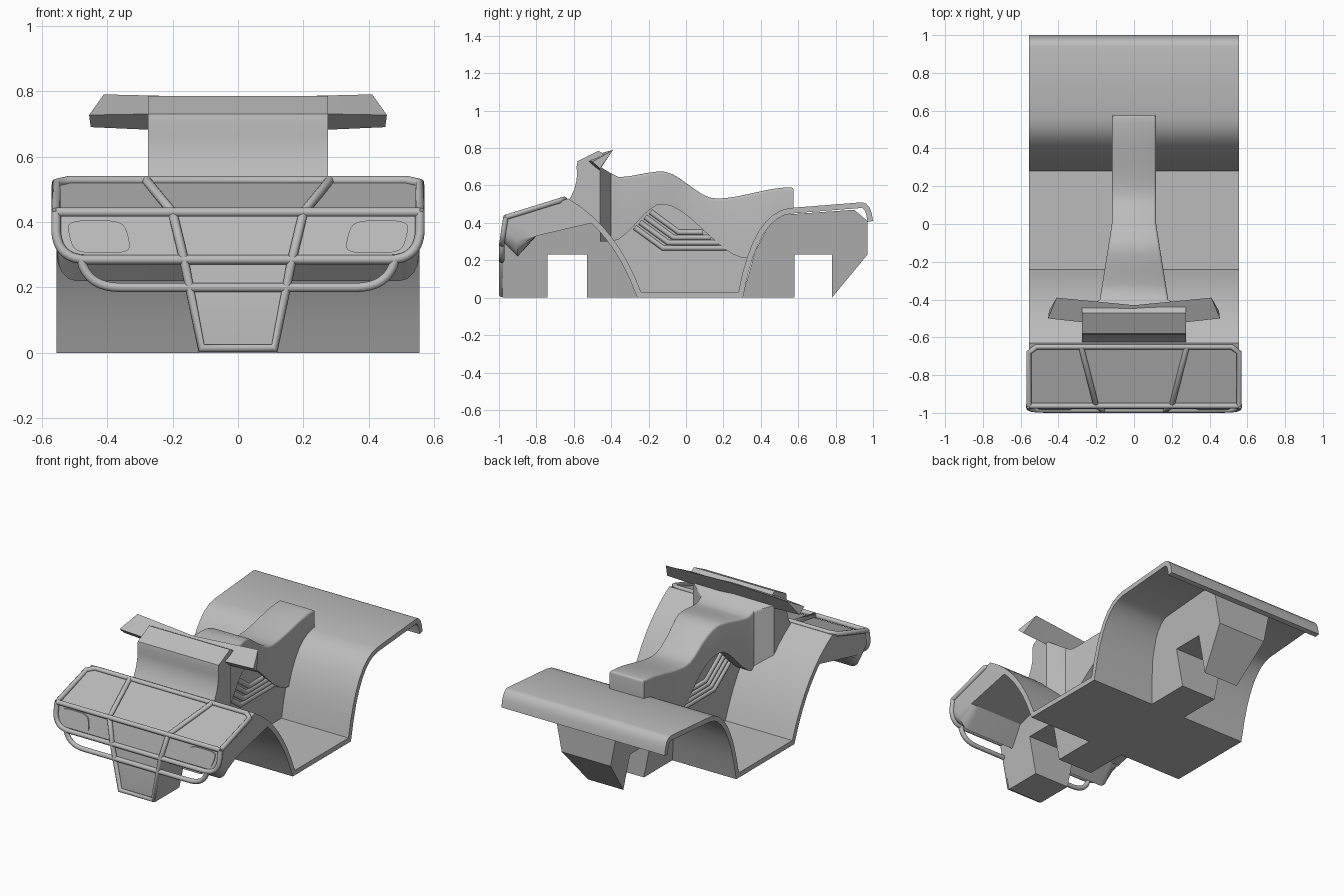
import bpy, bmesh, math
from mathutils import Vector

cube = bpy.data.objects.get("Cube")
if cube:
    bpy.data.objects.remove(cube)

grey = bpy.data.materials.new("body grey")
grey.use_nodes = True
colour = (.5, .5, .5, 1)
grey.diffuse_color = colour
grey.node_tree.nodes["Principled BSDF"].inputs["Base Color"].default_value = colour

BODY_HALF = .555
NOSE = -.98
SHEET = .03


def add_object(name, data):
    data.materials.append(grey)
    obj = bpy.data.objects.new(name, data)
    bpy.context.collection.objects.link(obj)


def loft(name, sections, edge_rule=None, width=0, angle=32):
    """Join equal-sized loops into a closed solid, optionally rounding chosen edges."""
    bm = bmesh.new()
    rings = [[bm.verts.new(point) for point in section] for section in sections]
    for ring, following in zip(rings, rings[1:]):
        for i in range(len(ring)):
            bm.faces.new((ring[i - 1], ring[i], following[i], following[i - 1]))
    bm.faces.new(rings[0])
    bm.faces.new(rings[-1])
    bmesh.ops.recalc_face_normals(bm, faces=bm.faces[:])
    if edge_rule:
        chosen = [edge for edge in bm.edges if edge_rule(*edge.verts)]
        bmesh.ops.bevel(bm, geom=chosen, offset=width, segments=4, profile=.5,
                        affect='EDGES', clamp_overlap=True)
    large = [face for face in bm.faces if len(face.verts) > 4]
    bmesh.ops.triangulate(bm, faces=large)
    mesh = bpy.data.meshes.new(name)
    bm.to_mesh(mesh)
    bm.free()
    mesh.shade_smooth()
    mesh.set_sharp_from_angle(angle=math.radians(angle))
    add_object(name, mesh)


def prism(name, profile, half_width, **options):
    """Spread a side profile of (y, z) across x; half_width depends on z."""
    sections = [[(side * half_width(z), y, z) for y, z in profile] for side in (-1, 1)]
    loft(name, sections, **options)


def arc(start, control, end, steps=8):
    """Points along a quadratic curve."""
    a, b, c = Vector(start), Vector(control), Vector(end)
    return [tuple(a.lerp(b, i / steps).lerp(b.lerp(c, i / steps), i / steps))
            for i in range(steps + 1)]


def thicken(path, thickness):
    """Close an open side profile by offsetting it downward with mitred corners."""
    points = [Vector(point) for point in path]
    directions = [(b - a).normalized() for a, b in zip(points, points[1:])]
    offset = []
    for i, point in enumerate(points):
        before = directions[max(i - 1, 0)]
        after = directions[min(i, len(directions) - 1)]
        total = before + after
        normal = Vector((total.y, -total.x))
        offset.append(tuple(point + normal * thickness / (1 + before.dot(after))))
    return path + offset[::-1]


def ease(keys, y):
    """Smooth blend between (y, value) keys."""
    for (y_a, a), (y_b, b) in zip(keys, keys[1:]):
        if y <= y_b:
            t = min(max((y - y_a) / (y_b - y_a), 0), 1)
            return a + (b - a) * t * t * (3 - 2 * t)
    return keys[-1][1]


def tubes(name, paths, radius):
    curve = bpy.data.curves.new(name, 'CURVE')
    curve.dimensions = '3D'
    curve.bevel_depth = radius
    curve.bevel_resolution = 3
    curve.use_fill_caps = True
    for path in paths:
        spline = curve.splines.new('POLY')
        spline.points.add(len(path) - 1)
        for point, position in zip(spline.points, path):
            point.co = (*position, 1)
        spline.use_smooth = True
    add_object(name, curve)


def flip(path):
    return [(-x, y, z) for x, y, z in path]


# Front fender, floor and rear fender: one bent sheet
front_arch = arc((-.63, .53), (-.37, .38), (-.24, SHEET))
rear_arch = arc((.28, SHEET), (.36, .46), (.56, .48))
rear_lip = arc((.94, .51), (.99, .51), (1, .41), steps=4)
prism("fender_sheet", thicken(front_arch + rear_arch + rear_lip, SHEET),
      lambda z: BODY_HALF)


# Hood and nose, lower outer corners rounded
def lower_corner(a, b):
    same_side = a.co.x * b.co.x > 0
    return same_side and max(a.co.z, b.co.z) < .34 and max(a.co.y, b.co.y) < -.7


hood = [(-.63, .53), (-.95, .42), (NOSE, .3), (-.9, .22), (-.8, .33), (-.5, .4)]
prism("hood", hood, lambda z: BODY_HALF, edge_rule=lower_corner, width=.06)


# Central keel with axle notches, narrower toward the ground
def keel_half(z):
    return .12 + .2 * z


def notch(front, back):
    return [(front, 0), (front, .23), (back, .23), (back, 0)]


front_keel = ([(NOSE, 0)] + notch(-.74, -.53)
              + [(-.25, 0), (-.38, .28), (-.5, .41), (-.65, .45), (-.95, .4), (NOSE, .3)])
rear_keel = ([(.3, 0)] + notch(.58, .78)
             + [(.97, .23), (.97, .41), (.9, .47), (.47, .44), (.37, .25)])
prism("front_keel", front_keel, keel_half)
prism("rear_keel", rear_keel, keel_half)

# Engine block under the seat
engine = [(-.25, .01), (-.42, .34), (-.25, .47), (-.12, .53), (0, .46), (.35, .26), (.3, .01)]
prism("engine_block", engine, lambda z: .1)

# Cooling ribs on both sides of the engine
ribs = []
for row in range(4):
    shift = row * .028
    rib = [(.1, -.19 - shift, .46 - shift),
           (.1, -.04 - shift, .35 - shift),
           (.1, .09 + shift * 1.5, .35 - shift)]
    ribs += [rib, flip(rib)]
tubes("engine_ribs", ribs, .015)

# Seat and tank, flaring out to meet the dash
seat_top = [(-.46, .7), (-.36, .645), (-.13, .675), (.16, .53), (.56, .59)]
seat_under = [(-.4, .3), (-.13, .5), (.33, .21), (.46, .43), (.58, .48)]


def seat_section(y, half):
    low, high = ease(seat_under, y), ease(seat_top, y)
    return [(-half, y, low), (half, y, low), (half, y, high), (-half, y, high)]


def seat_rim(a, b):
    on_top = all(other.other_vert(v).co.z < v.co.z + .06
                 for v in (a, b) for other in v.link_edges)
    lengthwise = a.co.x * b.co.x > 0
    return on_top and min(a.co.y, b.co.y) > -.41 and (lengthwise or a.co.y > .57)


seat = [seat_section(-.46, .275)]
steps = 24
for i in range(steps + 1):
    y = -.4 + .975 * i / steps
    seat.append(seat_section(y, .117 + .16 * max(-y, 0)))
loft("seat", seat, edge_rule=seat_rim, width=.014)

# Dash cowl
dash = (arc((-.64, .5), (-.57, .6), (-.585, .7), steps=5)
        + arc((-.58, .73), (-.5, .77), (-.47, .785), steps=3)
        + [(-.44, .77), (-.46, .7), (-.46, .38), (-.55, .42)])
prism("dash_cowl", dash, lambda z: .275)

# Swept handlebar wing
wing_tip = [(.41, -.39, .79), (.455, -.5, .727), (.45, -.46, .69)]
wing_middle = [(0, -.43, .78), (0, -.55, .735), (0, -.47, .67)]
loft("handlebar", [flip(wing_tip), wing_middle, wing_tip], angle=10)


# Headlight plates on the sloping nose
def rounded(value):
    return math.copysign(abs(value) ** .5, value)


for label, side in (("left", 1), ("right", -1)):
    plate = []
    for depth in (-.002, .007):
        ring = []
        for i in range(24):
            turn = math.tau * i / 24
            rise = .05 * rounded(math.sin(turn))
            x = .425 + .09 * rounded(math.cos(turn)) + rise / 4
            ring.append((side * x, -.966 + rise / 4 - depth, .355 + rise))
        plate.append(ring)
    loft(label + "_headlight", plate)


# Tubular bumper and hood guard
def on_front(x, z):
    return (x, -.985 + max(z - .3, 0) / 6, z)


def on_deck(x, y):
    return (x, y, .53 + .31 * (y + .64))


corner = on_front(.556, .43)
halves = [
    [corner],
    [corner, on_deck(.556, -.68), on_deck(.515, -.65)],
    [corner] + arc(on_front(.556, .37), on_front(.55, .285), on_front(.46, .285)),
    arc(on_front(.48, .285), on_front(.46, .2), on_front(.36, .2)),
    [on_deck(.28, -.65), on_front(.2, .43), on_front(.165, .285), on_front(.112, .015)],
]
tubes("bumper_guard", [half + flip(half[::-1]) for half in halves], .0145)
